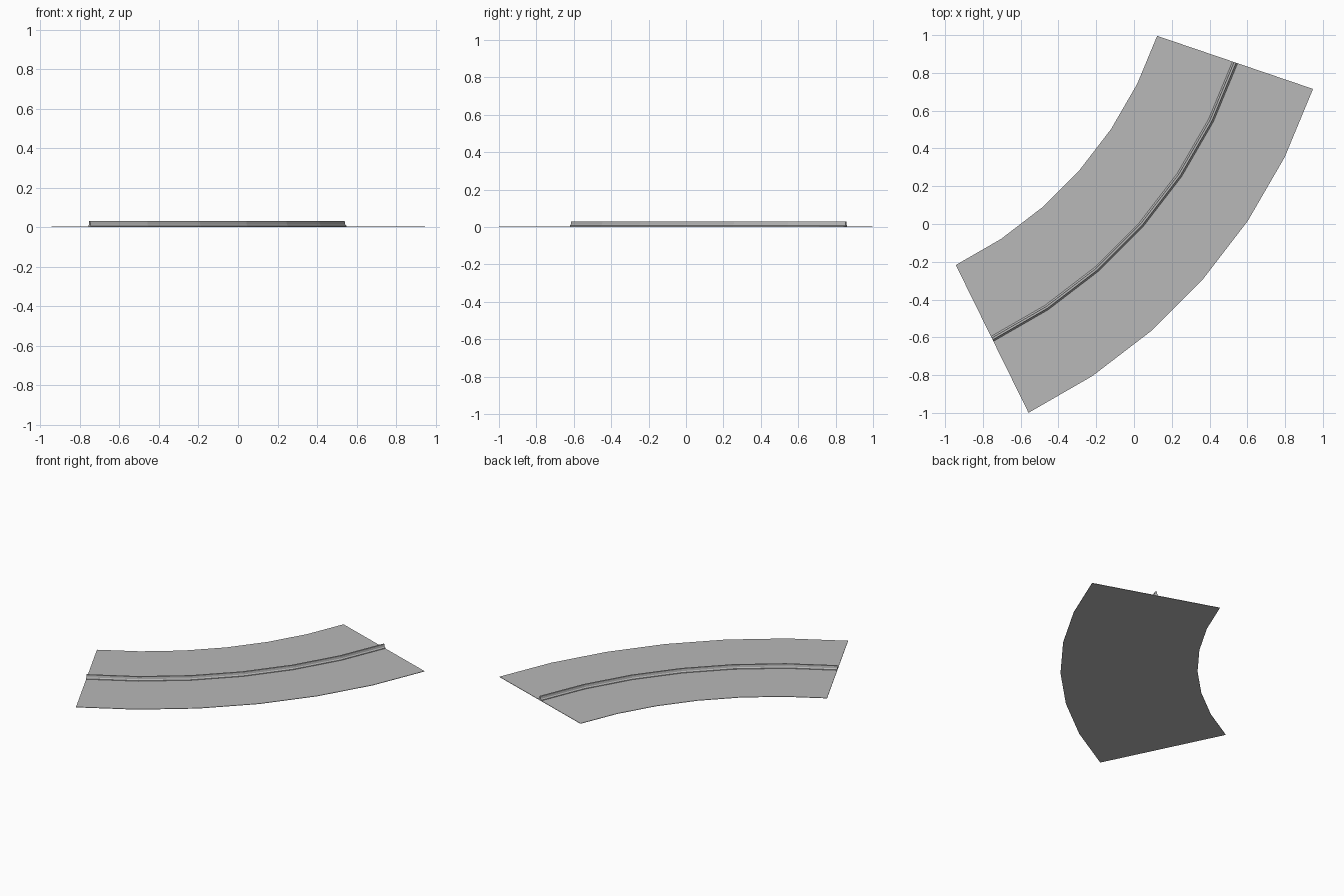
import bpy
import bmesh
from math import cos, sin, radians

cube = bpy.data.objects.get("Cube")
if cube:
    bpy.data.objects.remove(cube, do_unlink=True)

# Bend layout
CENTRE = (-1.875, 1.676)
START, END, SEGMENTS = -63.8, -18.8, 6
INNER, OUTER = 2.11, 2.982
MIDDLE = (INNER + OUTER) / 2
THICKNESS = 0.003

concrete = bpy.data.materials.new("concrete_grey")
concrete.use_nodes = True
colour = (0.48, 0.48, 0.48, 1)
concrete.diffuse_color = colour
concrete.node_tree.nodes["Principled BSDF"].inputs["Base Color"].default_value = colour


def sweep(name, profile, material):
    """Sweep a closed (radius, height) profile around the bend and cap both ends."""
    bm = bmesh.new()
    rings = []
    for i in range(SEGMENTS + 1):
        a = radians(START + (END - START) * i / SEGMENTS)
        rings.append([bm.verts.new((CENTRE[0] + r * cos(a), CENTRE[1] + r * sin(a), z))
                      for r, z in profile])
    n = len(profile)
    for a, b in zip(rings, rings[1:]):
        for j in range(n):
            k = (j + 1) % n
            bm.faces.new((a[j], a[k], b[k], b[j]))
    bm.faces.new(rings[0])
    bm.faces.new(rings[-1])
    bmesh.ops.recalc_face_normals(bm, faces=bm.faces)
    mesh = bpy.data.meshes.new(name)
    bm.to_mesh(mesh)
    bm.free()
    mesh.materials.append(material)
    obj = bpy.data.objects.new(name, mesh)
    bpy.context.collection.objects.link(obj)
    return obj


# Thin road slab
sweep("road_slab", [(INNER, 0), (OUTER, 0), (OUTER, THICKNESS), (INNER, THICKNESS)], concrete)

# Central barrier: wide foot, sloped shoulder, narrow tapering wall
half = [(0.0145, THICKNESS), (0.0145, 0.007), (0.008, 0.014), (0.0055, 0.03)]
barrier = [(MIDDLE + w, z) for w, z in half] + [(MIDDLE - w, z) for w, z in reversed(half)]
sweep("central_barrier", barrier, concrete)
